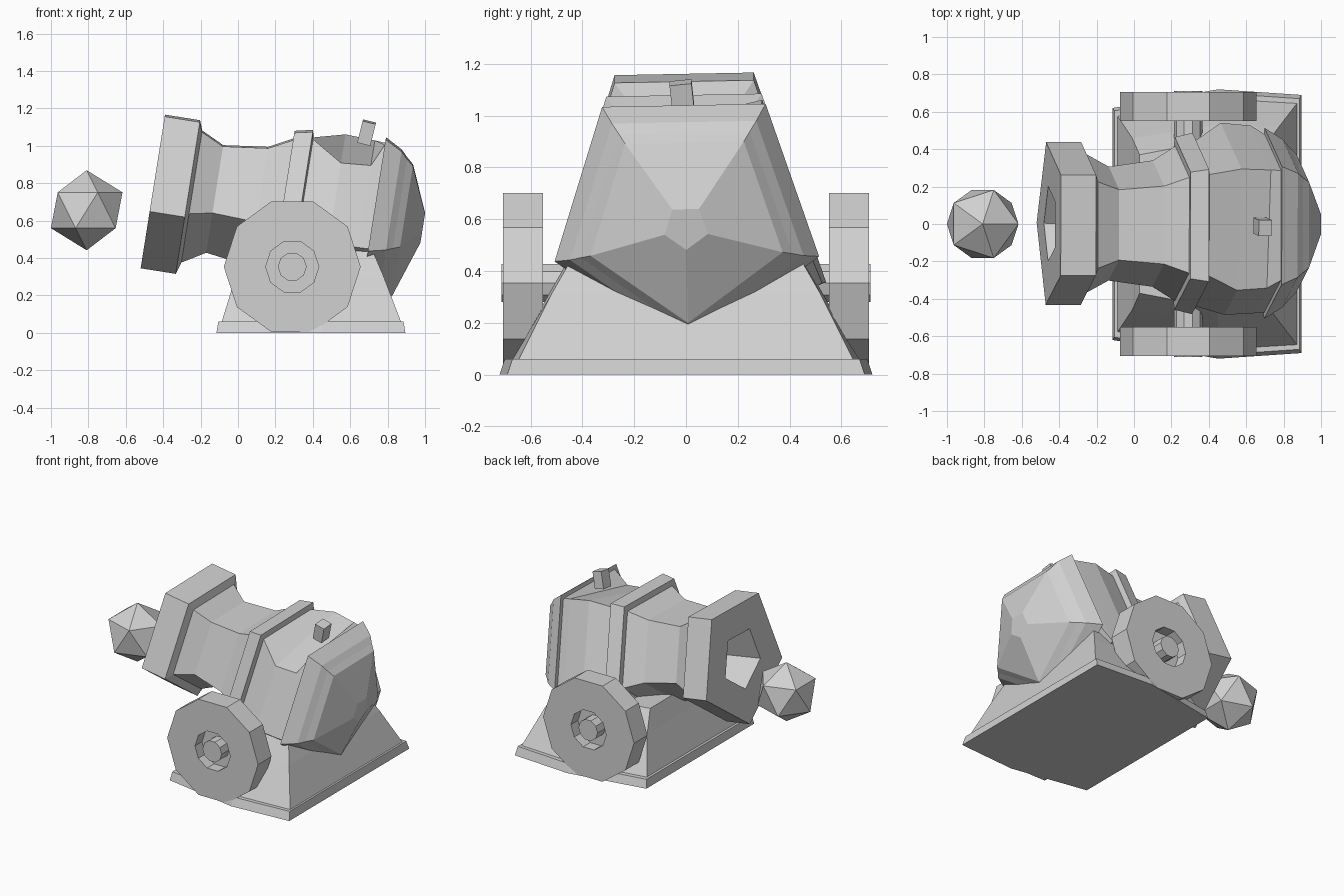
import bpy
import bmesh
from math import radians, sin, cos, pi
from mathutils import Vector, Matrix

cube = bpy.data.objects.get("Cube")
if cube:
    bpy.data.objects.remove(cube, do_unlink=True)

grey = bpy.data.materials.new("plain_grey")
grey.use_nodes = True
colour = (0.64, 0.64, 0.64, 1)
grey.diffuse_color = colour
grey.node_tree.nodes["Principled BSDF"].inputs["Base Color"].default_value = colour


def finish(name, bm):
    """Turn a bmesh into a flat shaded object."""
    bmesh.ops.recalc_face_normals(bm, faces=bm.faces)
    mesh = bpy.data.meshes.new(name)
    bm.to_mesh(mesh)
    bm.free()
    mesh.materials.append(grey)
    obj = bpy.data.objects.new(name, mesh)
    bpy.context.collection.objects.link(obj)
    return obj


def loft(name, rings):
    """Skin a list of equal point rings and close both ends."""
    bm = bmesh.new()
    loops = [[bm.verts.new(p) for p in ring] for ring in rings]
    n = len(loops[0])
    for a, b in zip(loops, loops[1:]):
        for i in range(n):
            j = (i + 1) % n
            bm.faces.new((a[i], a[j], b[j], b[i]))
    bm.faces.new(loops[0])
    bm.faces.new(loops[-1])
    return finish(name, bm)


# Barrel: five-sided sections along a raised axis, starting inside the bore
tilt, roll = radians(9), radians(1.1)
muzzle = Vector((-0.449, 0, 0.796))
along = Vector((cos(tilt), 0, -sin(tilt)))
up = Vector((sin(tilt), 0, cos(tilt)))


def pentagon(s, r, sag=0):
    """Section at distance s; sag drags the two side corners downward."""
    points = []
    for k in range(5):
        a = radians(54 + 72 * k)
        y, h = r * cos(a), r * sin(a)
        if k in (1, 4):
            y += 0.31 * sag * (1 if y > 0 else -1)
            h -= 0.95 * sag
        y, h = y * cos(roll) - h * sin(roll), h * cos(roll) + y * sin(roll)
        points.append(muzzle + along * s + up * h + Vector((0, y, 0)))
    return points


sections = [
    (0.30, 0.17), (0, 0.21),                            # bore
    (0, 0.457), (0.19, 0.457), (0.21, 0.393),           # muzzle ring
    (0.333, 0.32), (0.572, 0.355), (0.698, 0.435),      # neck
    (0.698, 0.485), (0.795, 0.51), (0.803, 0.462),      # middle band
    (0.97, 0.514, 0.15), (1.13, 0.505, 0.13), (1.186, 0.5),
    (1.186, 0.537), (1.28, 0.474), (1.315, 0.43),       # rear band
    (1.352, 0.39), (1.456, 0.088),                      # rear cap
]
loft("barrel", [pentagon(*s) for s in sections])


# Base: flared plinth with sides bowed out in the middle
def plan(z, front, back, y_front, y_mid, y_back):
    mid = 0.45
    half = [(front, y_front), (mid, y_mid), (back, y_back)]
    return ([(x, -y, z) for x, y in half]
            + [(x, y, z) for x, y in reversed(half)])


loft("base_plinth", [plan(0, -0.115, 0.895, 0.62, 0.72, 0.69),
                     plan(0.06, -0.105, 0.885, 0.605, 0.7, 0.67)])
loft("base_body", [plan(0.05, -0.09, 0.875, 0.58, 0.675, 0.65),
                   plan(0.31, -0.01, 0.775, 0.46, 0.53, 0.52),
                   plan(0.45, 0.03, 0.715, 0.37, 0.45, 0.44)])


# Wheels with a recessed hub, and axle ends
def disc(y, r, n=10):
    return [(0.29 + r * cos(2 * pi * k / n), y, 0.353 + r * sin(2 * pi * k / n))
            for k in range(n)]


for side, word in ((-1, "front"), (1, "back")):
    rim = [(0.625, 0.142), (0.706, 0.142), (0.706, 0.366), (0.552, 0.366)]
    loft(word + "_wheel", [disc(side * y, r) for y, r in rim])
    loft(word + "_axle", [disc(side * y, 0.077) for y in (0.3, 0.712)])

# Small block on top of the barrel
bm = bmesh.new()
bmesh.ops.create_cube(bm, size=1)
bm.transform(Matrix.Translation((0.688, -0.015, 1.07))
             @ Matrix.Rotation(radians(14), 4, 'Y')
             @ Matrix.Rotation(radians(6), 4, 'X')
             @ Matrix.Diagonal((0.072, 0.085, 0.12, 1)))
finish("top_block", bm)

# Ball flying ahead of the muzzle
bm = bmesh.new()
bmesh.ops.create_icosphere(bm, subdivisions=1, radius=0.214)
bm.transform(Matrix.Translation((-0.809, 0, 0.655)))
finish("ball", bm)
